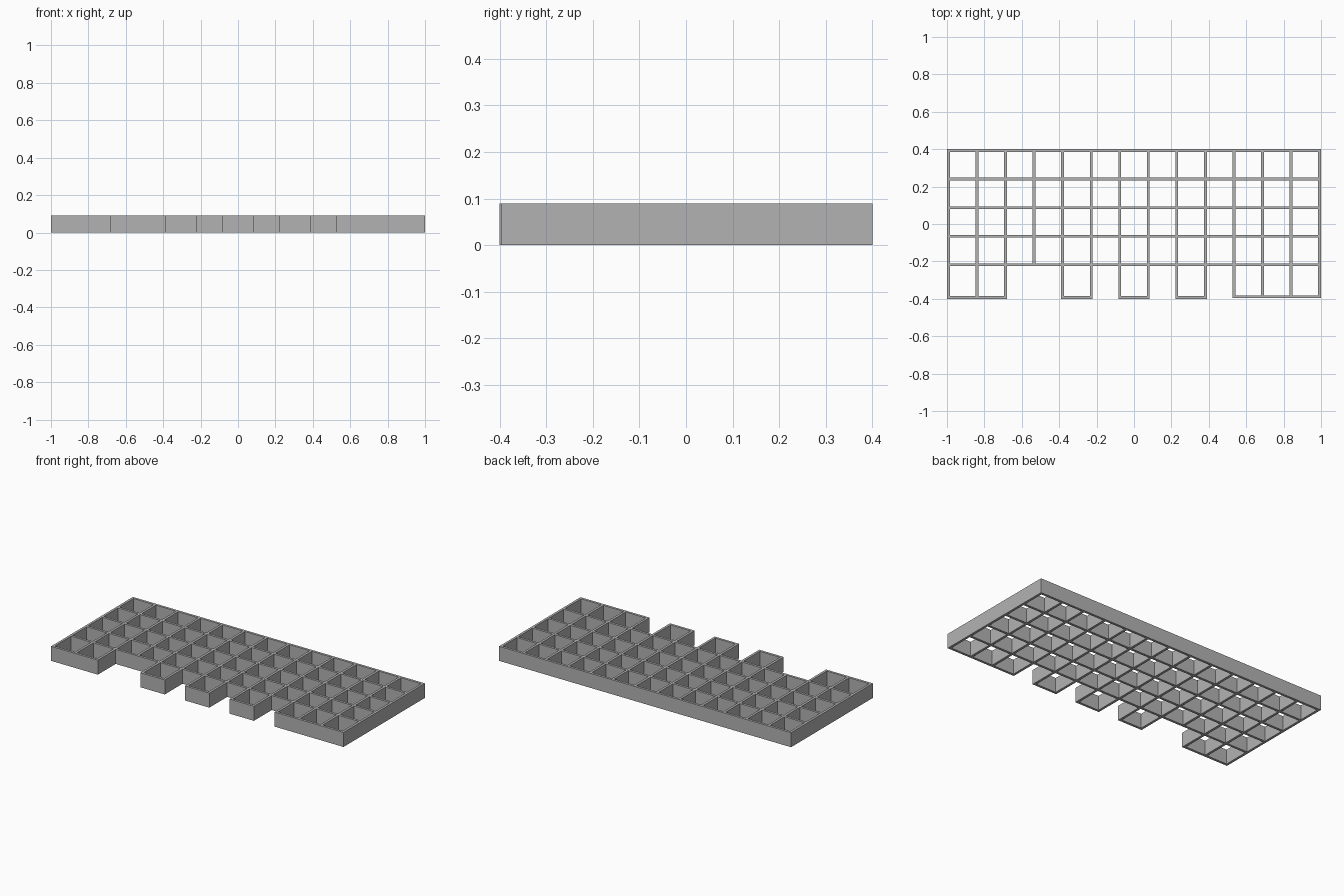
import bpy
import bmesh

cube = bpy.data.objects.get("Cube")
if cube:
    bpy.data.objects.remove(cube, do_unlink=True)

HEIGHT = 0.09
WALL = 0.015
COLUMNS = 13
PITCH = (2 - WALL) / COLUMNS

# One plain grey
grey = bpy.data.materials.new("plain grey")
grey.use_nodes = True
colour = (0.45, 0.45, 0.45, 1)
grey.diffuse_color = colour
grey.node_tree.nodes["Principled BSDF"].inputs["Base Color"].default_value = colour

# Wall centre lines; the front row of cells is a little deeper
wall_x = [-1 + WALL / 2 + i * PITCH for i in range(COLUMNS + 1)]
wall_y = [-0.4 + WALL / 2] + [0.4 - WALL / 2 - j * PITCH for j in range(4, -1, -1)]
edges_x = [x + s * WALL / 2 for x in wall_x for s in (-1, 1)]
edges_y = [y + s * WALL / 2 for y in wall_y for s in (-1, 1)]

# Front cells that exist, as first and last wall of each projecting block
front_blocks = [(0, 2), (4, 5), (6, 7), (8, 9), (10, 13)]


def is_solid(i, j):
    """Even strips are walls, odd strips are openings."""
    if j < 2 and not any(2 * a <= i <= 2 * b for a, b in front_blocks):
        return False
    return i % 2 == 0 or j % 2 == 0


# Plan of the lattice
bm = bmesh.new()
corners = {}


def corner(i, j):
    if (i, j) not in corners:
        y = edges_y[j]
        if j < 2 and i >= 20:  # the wide block is very slightly shorter
            y += 0.004
        corners[i, j] = bm.verts.new((edges_x[i], y, 0))
    return corners[i, j]


for i in range(len(edges_x) - 1):
    for j in range(len(edges_y) - 1):
        if is_solid(i, j):
            bm.faces.new([corner(i, j), corner(i + 1, j),
                          corner(i + 1, j + 1), corner(i, j + 1)])

# Raise the plan into walls
raised = bmesh.ops.extrude_face_region(bm, geom=bm.faces[:], use_keep_orig=True)
top = [g for g in raised["geom"] if isinstance(g, bmesh.types.BMVert)]
bmesh.ops.translate(bm, verts=top, vec=(0, 0, HEIGHT))
bmesh.ops.recalc_face_normals(bm, faces=bm.faces[:])
bmesh.ops.dissolve_limit(bm, angle_limit=0.01, verts=bm.verts[:], edges=bm.edges[:])

mesh = bpy.data.meshes.new("lattice_tray")
bm.to_mesh(mesh)
bm.free()
mesh.materials.append(grey)
tray = bpy.data.objects.new("lattice_tray", mesh)
bpy.context.collection.objects.link(tray)
